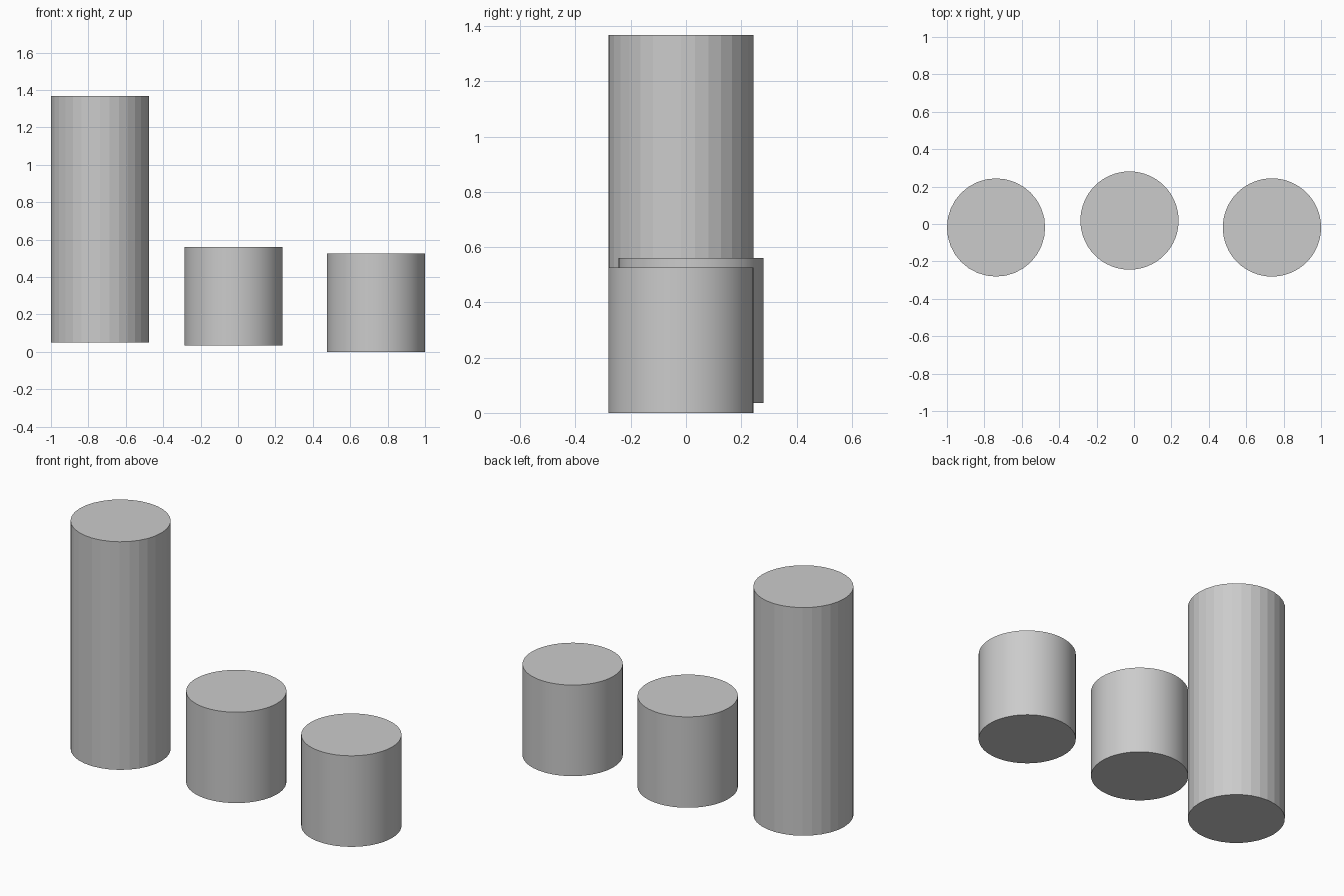
import bpy
import math

if "Cube" in bpy.data.objects:
    bpy.data.objects.remove(bpy.data.objects["Cube"])

RADIUS = 0.2625


def column(name, x, y, z_bottom, z_top, sides, smooth):
    bpy.ops.mesh.primitive_cylinder_add(
        vertices=sides, radius=RADIUS, depth=z_top - z_bottom,
        location=(x, y, (z_bottom + z_top) / 2))
    obj = bpy.context.object
    obj.name = name
    if smooth:
        bpy.ops.object.shade_smooth_by_angle(angle=math.radians(30))
    return obj


# Tall faceted cylinder on the left
column("tall_cylinder", -0.7375, -0.0185, 0.05, 1.368, 32, False)

# Two short, rounder cylinders
column("middle_short_cylinder", -0.024, 0.0185, 0.035, 0.56, 64, True)
column("right_short_cylinder", 0.7375, -0.0185, 0.0, 0.526, 64, True)
